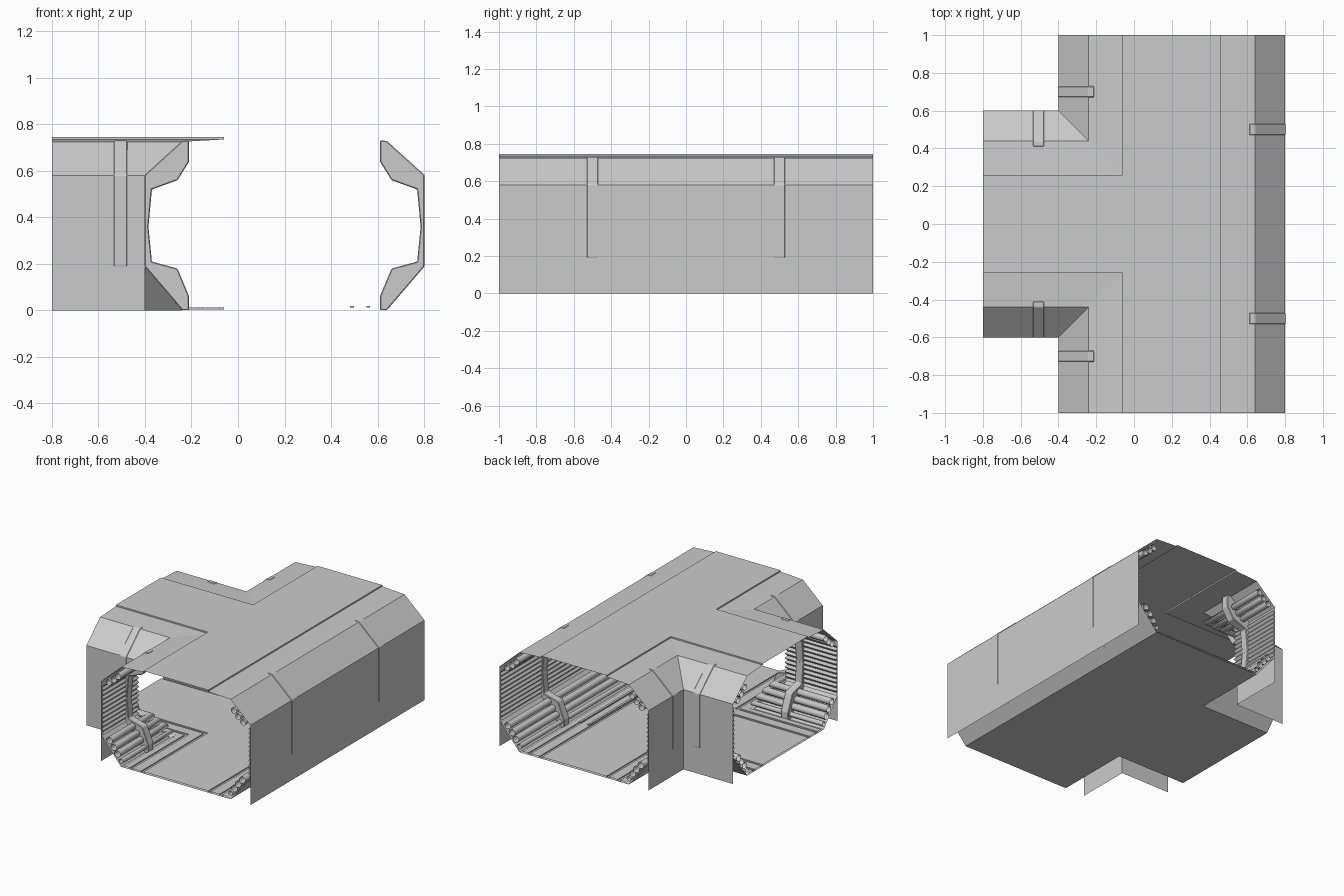
import bpy
from math import sin, cos, pi
from mathutils import Vector

cube = bpy.data.objects.get("Cube")
if cube:
    bpy.data.objects.remove(cube, do_unlink=True)

grey = bpy.data.materials.new("panel_grey")
grey.use_nodes = True
colour = (0.6, 0.6, 0.6, 1)
grey.diffuse_color = colour
grey.node_tree.nodes["Principled BSDF"].inputs["Base Color"].default_value = colour

# Wall base lines, with the corridor interior on the left of each path
PATHS = {
    "long_wall": [(0.8, -1), (0.8, 1)],
    "front_corner": [(-0.8, -0.6), (-0.4, -0.6), (-0.4, -1)],
    "back_corner": [(-0.4, 1), (-0.4, 0.6), (-0.8, 0.6)],
}


def make_object(name, verts, faces, smooth=False):
    mesh = bpy.data.meshes.new(name)
    mesh.from_pydata(verts, [], faces)
    mesh.materials.append(grey)
    mesh.polygons.foreach_set("use_smooth", [smooth] * len(mesh.polygons))
    mesh.update()
    obj = bpy.data.objects.new(name, mesh)
    bpy.context.collection.objects.link(obj)
    return obj


def sweep(name, path, profile, closed=False, caps=False, smooth=False):
    """Sweep a profile of (inward distance, height) along a mitred path."""
    pts = [Vector(p) for p in path]
    lefts = []
    for a, b in zip(pts, pts[1:]):
        t = (b - a).normalized()
        lefts.append(Vector((-t.y, t.x)))
    inward = [lefts[0]]
    inward += [a + b for a, b in zip(lefts, lefts[1:])]
    inward.append(lefts[-1])
    verts = []
    for p, n in zip(pts, inward):
        verts += [(p.x + n.x * d, p.y + n.y * d, z) for d, z in profile]
    k = len(profile)
    faces = []
    for i in range(len(pts) - 1):
        for j in range(k if closed else k - 1):
            m = (j + 1) % k
            faces.append((i * k + j, (i + 1) * k + j, (i + 1) * k + m, i * k + m))
    if caps:
        faces.append(tuple(range(k)))
        faces.append(tuple(reversed(range(len(verts) - k, len(verts)))))
    return make_object(name, verts, faces, smooth)


def circle(d, z, r, sides=12):
    return [(d - r * cos(2 * pi * i / sides), z + r * sin(2 * pi * i / sides))
            for i in range(sides)]


def sheet(name, x0, x1, y0, y1, z, up=True):
    ring = (0, 1, 2, 3) if up else (3, 2, 1, 0)
    return make_object(name, [(x0, y0, z), (x1, y0, z), (x1, y1, z), (x0, y1, z)], [ring])


# Cross-section profiles
outer_skin = [(0, 0), (0, 0.58), (0.16, 0.725), (0.34, 0.735), (0.34, 0.745)]
lower_skin = [(0.34, 0), (0.16, 0), (0, 0.19)]
slats = 22
corrugation = [(0.004 if i % 2 else 0.016, 0.55 - 0.36 * i / slats)
               for i in range(slats + 1)]
floor_edge = [(0.17, 0.001), (0.19, 0.012), (0.23, 0.012), (0.23, 0.004),
              (0.25, 0.004), (0.25, 0.012), (0.32, 0.012), (0.32, 0.004),
              (0.34, 0.004), (0.34, 0.012)]
rib = [(0.16, 0.001), (-0.002, 0.19), (-0.002, 0.582), (0.16, 0.729),
       (0.19, 0.73), (0.19, 0.64), (0.14, 0.56), (0.03, 0.52), (0.015, 0.36),
       (0.03, 0.21), (0.14, 0.18), (0.19, 0.06), (0.19, 0.001)]
pipes = [(0.065, 0.165, 0.024), (0.10, 0.125, 0.024), (0.13, 0.085, 0.024),
         (0.16, 0.04, 0.017), (0.06, 0.585, 0.022), (0.10, 0.615, 0.022),
         (0.135, 0.65, 0.022)]

# Walls, roof edges, floor edges and pipe runs
for name, path in PATHS.items():
    sweep(name + "_outer_skin", path, outer_skin)
    sweep(name + "_lower_skin", path, lower_skin)
    sweep(name + "_corrugated_lining", path, corrugation)
    sweep(name + "_floor_edge", path, floor_edge)
    for i, spec in enumerate(pipes):
        sweep(f"{name}_pipe_{i + 1}", path, circle(*spec), closed=True, smooth=True)

# Ribs clamping the pipes, two on every wall
half = 0.03
rib_paths = []
for s in (-1, 1):
    rib_paths.append([(0.8, s * 0.5 - half), (0.8, s * 0.5 + half)])
    branch = [(-0.505 - half, s * 0.6), (-0.505 + half, s * 0.6)]
    rib_paths.append(branch if s < 0 else branch[::-1])
    rib_paths.append([(-0.4, s * 0.7 + half), (-0.4, s * 0.7 - half)])
for i, path in enumerate(rib_paths):
    obj = sweep(f"wall_rib_{i + 1}", path, rib, closed=True, caps=True)
    bevel = obj.modifiers.new("chamfer", 'BEVEL')
    bevel.width = 0.004
    bevel.segments = 1

# Raised roof panels, floor panels and flat underside of the T
for name, z, up in (("roof", 0.745, True), ("floor", 0.012, True), ("underside", 0, False)):
    sheet(name + "_main_panel", -0.06, 0.46, -1, 1, z, up)
    sheet(name + "_branch_panel", -0.8, -0.06, -0.26, 0.26, z, up)

# Long floor frame beside the unbroken wall
for side, d in (("inner", 0.31), ("outer", 0.24)):
    bar = [(d - 0.008, 0.012), (d - 0.008, 0.02), (d + 0.008, 0.02), (d + 0.008, 0.012)]
    sweep(f"floor_frame_{side}", [(0.8, -0.42), (0.8, 0.42)], bar, closed=True, caps=True)
